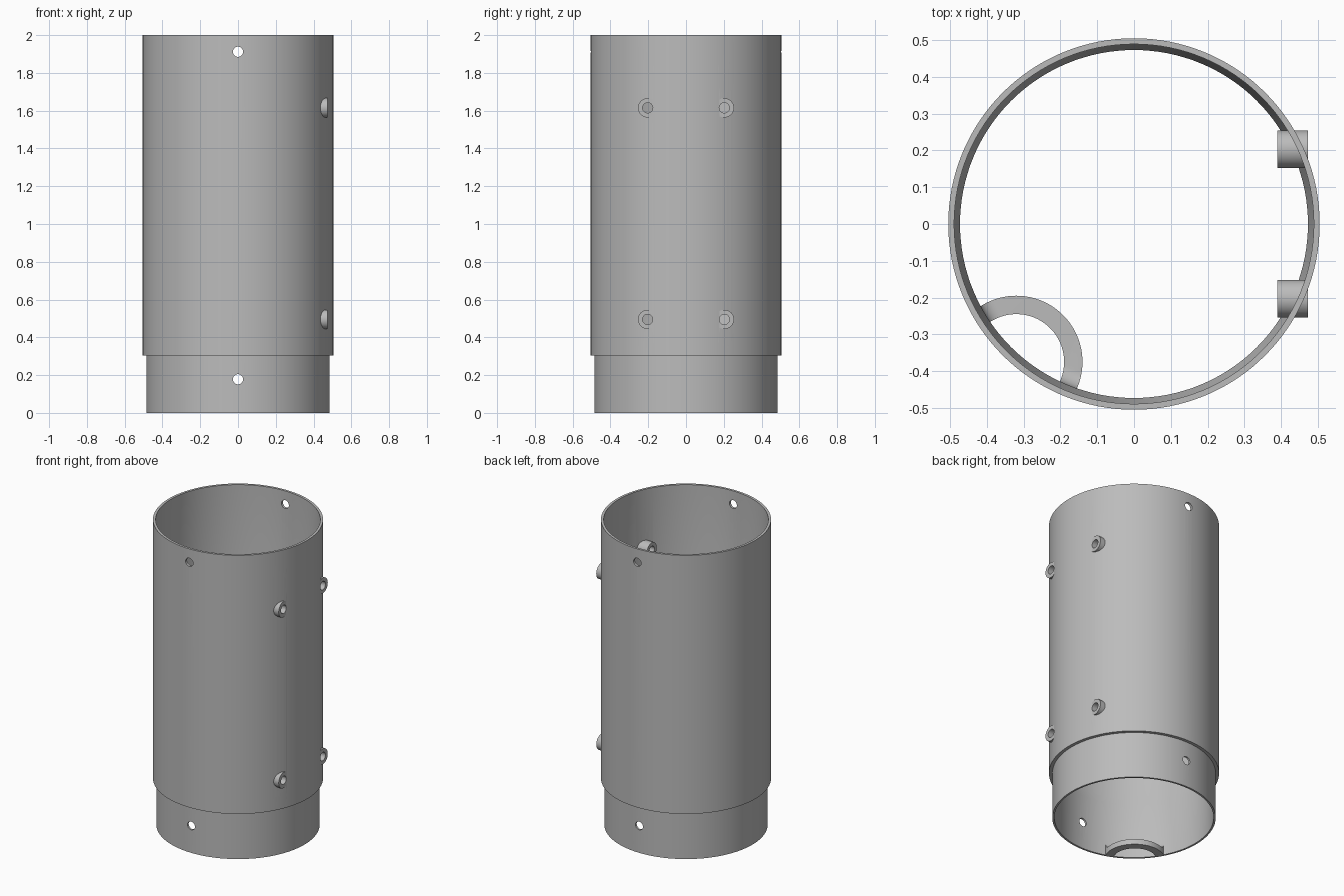
import bpy, bmesh, math
from mathutils import Vector

cube = bpy.data.objects.get("Cube")
if cube:
    bpy.data.objects.remove(cube, do_unlink=True)

grey = bpy.data.materials.new("plain grey")
grey.use_nodes = True
grey.diffuse_color = (0.5, 0.5, 0.5, 1)
grey.node_tree.nodes["Principled BSDF"].inputs["Base Color"].default_value = (0.5, 0.5, 0.5, 1)


def lathe(name, profile, segments=128):
    """Revolve a closed (radius, z) profile around the z axis."""
    bm = bmesh.new()
    rings = []
    for i in range(segments):
        a = math.tau * i / segments
        rings.append([bm.verts.new((r * math.cos(a), r * math.sin(a), z)) for r, z in profile])
    n = len(profile)
    for i in range(segments):
        p, q = rings[i], rings[(i + 1) % segments]
        for j in range(n):
            k = (j + 1) % n
            bm.faces.new((p[j], q[j], q[k], p[k]))
    # Profiles touching the axis collapse to a single point there
    bmesh.ops.remove_doubles(bm, verts=bm.verts, dist=1e-5)
    bmesh.ops.recalc_face_normals(bm, faces=bm.faces)
    mesh = bpy.data.meshes.new(name)
    bm.to_mesh(mesh)
    bm.free()
    mesh.materials.append(grey)
    obj = bpy.data.objects.new(name, mesh)
    bpy.context.collection.objects.link(obj)
    return obj


def rod(name, start, end, radius, segments=48):
    """Solid cylinder between two points."""
    start, end = Vector(start), Vector(end)
    axis = end - start
    bpy.ops.mesh.primitive_cylinder_add(vertices=segments, radius=radius, depth=axis.length,
                                        location=(start + end) / 2,
                                        rotation=axis.to_track_quat('Z', 'Y').to_euler())
    obj = bpy.context.object
    obj.name = name
    obj.data.materials.append(grey)
    return obj


def combine(target, tool, operation):
    """Apply a boolean and discard the tool."""
    mod = target.modifiers.new("cut", 'BOOLEAN')
    mod.operation, mod.object, mod.solver = operation, tool, 'EXACT'
    bpy.context.view_layer.objects.active = target
    bpy.ops.object.modifier_apply(modifier=mod.name)
    bpy.data.objects.remove(tool, do_unlink=True)


# Stepped tube: narrow spigot below, wider body above, tapered inner shoulder
OUTER, SPIGOT, BORE, STEP = 0.505, 0.485, 0.473, 0.305
tube = lathe("tube", [(SPIGOT, 0), (SPIGOT, STEP), (OUTER, STEP), (OUTER, 2),
                      (0.489, 2), (0.489, 0.42), (BORE, 0.36), (BORE, 0)])

# Threaded-style bosses through the +x wall
places = [(y, z) for y in (-0.203, 0.203) for z in (0.495, 1.615)]
for y, z in places:
    combine(tube, rod("boss", (0.39, y, z), (0.473, y, z), 0.051), 'UNION')
for y, z in places:
    combine(tube, rod("boss_hole", (0.3, y, z), (0.6, y, z), 0.027), 'DIFFERENCE')

# Pin holes through the front and back walls
for z in (0.178, 1.912):
    combine(tube, rod("pin_hole", (0, -0.7, z), (0, 0.7, z), 0.027), 'DIFFERENCE')

# Eyelet lug inside the bottom rim, filleted up into the wall
THICK, FILLET, EDGE = 0.035, 0.045, 0.479
fillet = []
for i in range(9):
    a = math.pi / 2 * i / 8
    fillet.append((BORE - FILLET + FILLET * math.cos(a), THICK + FILLET - FILLET * math.sin(a)))
lug = lathe("eyelet_lug", [(0, 0), (EDGE, 0), (EDGE, THICK + FILLET)] + fillet + [(0, THICK)])
cx, cy = -0.32, -0.375
column = rod("column", (cx, cy, -0.2), (cx, cy, 0.4), 0.18, 96)
combine(column, rod("eye", (cx, cy, -0.3), (cx, cy, 0.5), 0.13, 96), 'DIFFERENCE')
combine(lug, column, 'INTERSECT')

# Smooth curved walls, keep rims crisp
for obj in (tube, lug):
    bpy.ops.object.select_all(action='DESELECT')
    obj.select_set(True)
    bpy.context.view_layer.objects.active = obj
    bpy.ops.object.shade_smooth_by_angle(angle=math.radians(30))
